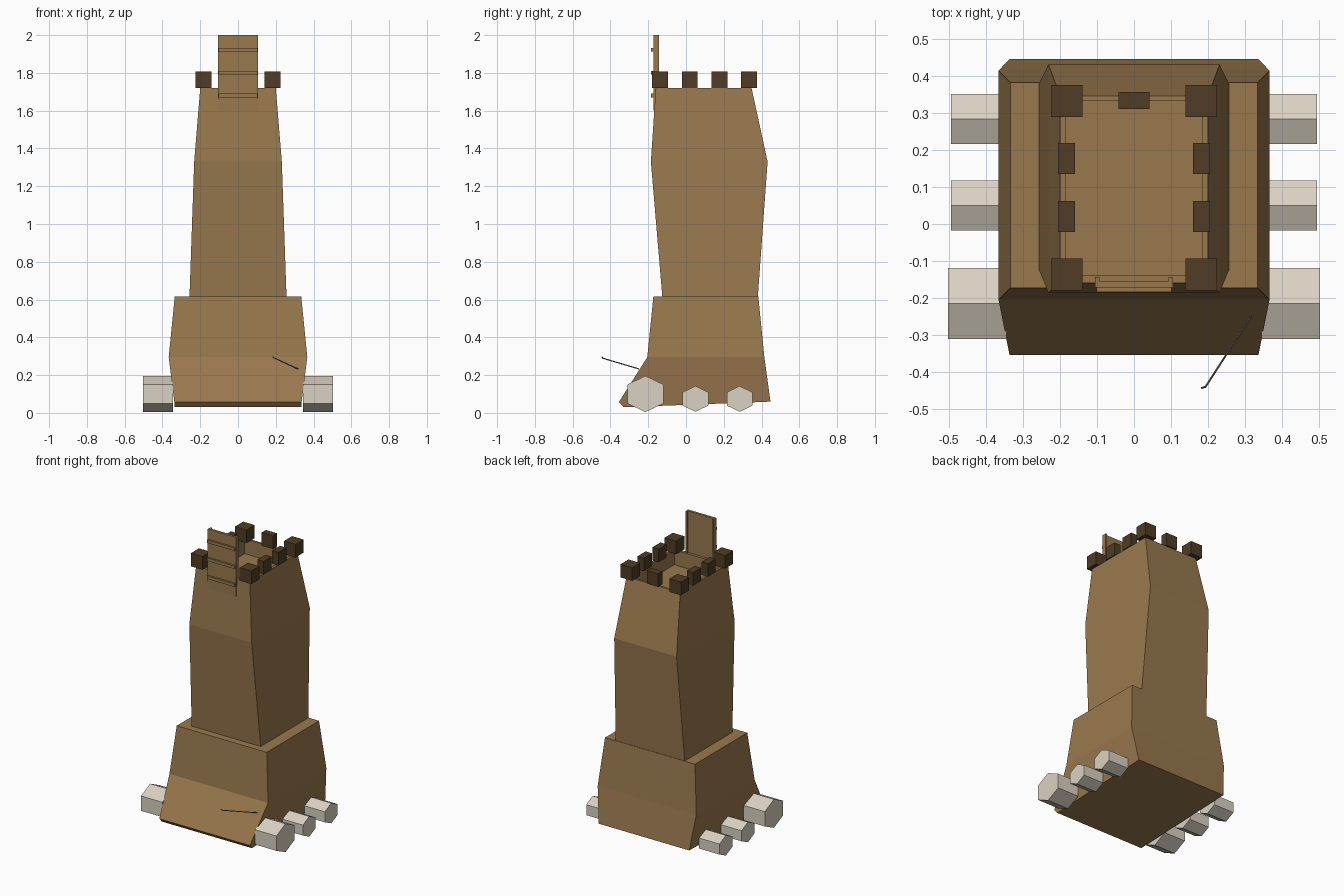
import bpy
import bmesh
import math
from mathutils import Vector

cube = bpy.data.objects.get("Cube")
if cube:
    bpy.data.objects.remove(cube, do_unlink=True)


def material(name, rgb):
    mat = bpy.data.materials.new(name)
    mat.use_nodes = True
    mat.diffuse_color = (*rgb, 1)
    mat.node_tree.nodes["Principled BSDF"].inputs["Base Color"].default_value = (*rgb, 1)
    return mat


WOOD = material("warm wood", (0.32, 0.19, 0.076))
DARK = material("dark wood", (0.082, 0.045, 0.018))
PALE = material("pale stone", (0.70, 0.64, 0.54))
IRON = material("grey iron", (0.15, 0.14, 0.13))


def finish(name, bm, mat):
    bmesh.ops.recalc_face_normals(bm, faces=bm.faces)
    mesh = bpy.data.meshes.new(name)
    bm.to_mesh(mesh)
    bm.free()
    mesh.materials.append(mat)
    obj = bpy.data.objects.new(name, mesh)
    bpy.context.collection.objects.link(obj)
    return obj


def loft(name, rings, mat):
    """Skin a stack of rectangles: half width, front y, back y, front z, back z."""
    bm = bmesh.new()
    loops = []
    for w, y0, y1, z0, z1 in rings:
        corners = ((-w, y0, z0), (w, y0, z0), (w, y1, z1), (-w, y1, z1))
        loops.append([bm.verts.new(c) for c in corners])
    for a, b in zip(loops, loops[1:]):
        for i in range(4):
            j = (i + 1) % 4
            bm.faces.new((a[i], a[j], b[j], b[i]))
    bm.faces.new(loops[0])
    bm.faces.new(loops[-1])
    return finish(name, bm, mat)


def box(name, x, y, z, mat):
    """Block given by its low and high limits on each axis."""
    return loft(name, [(0.5 * (x[1] - x[0]), y[0], y[1], h, h) for h in z], mat), x


def block(name, x, y, z, mat):
    obj, limits = box(name, x, y, z, mat)
    obj.location.x = 0.5 * (limits[0] + limits[1])
    return obj


def rod(name, start, end, radius, mat, sides=6):
    start, end = Vector(start), Vector(end)
    bm = bmesh.new()
    bmesh.ops.create_cone(bm, cap_ends=True, segments=sides, radius1=radius,
                          radius2=radius, depth=(end - start).length)
    obj = finish(name, bm, mat)
    obj.rotation_mode = 'QUATERNION'
    obj.rotation_quaternion = (end - start).to_track_quat('Z', 'Y')
    obj.location = (start + end) / 2
    return obj


def wheel(name, side, x0, x1, y, z, radius):
    """Six sided roller with a point at the top and upright flanks."""
    bm = bmesh.new()
    profile = [(0, 1), (1, 0.52), (1, -0.52), (0, -1), (-1, -0.52), (-1, 0.52)]
    ends = [[bm.verts.new((side * x, y + radius * a, z + radius * b)) for a, b in profile]
            for x in (x0, x1)]
    for end in ends:
        bm.faces.new(end)
    for i in range(6):
        j = (i + 1) % 6
        bm.faces.new((ends[0][i], ends[0][j], ends[1][j], ends[1][i]))
    return finish(name, bm, PALE)


# Flared base with a sloping front apron
loft("base", [
    (0.335, -0.33, 0.41, 0.03, 0.058),
    (0.337, -0.355, 0.447, 0.058, 0.06),
    (0.367, -0.205, 0.415, 0.295, 0.295),
    (0.335, -0.173, 0.383, 0.615, 0.615)], WOOD)

# Tower, folded inward at the top to form the sunken deck
loft("tower", [
    (0.257, -0.125, 0.38, 0.61, 0.61),
    (0.232, -0.186, 0.432, 1.33, 1.33),
    (0.2, -0.16, 0.347, 1.72, 1.72),
    (0.184, -0.138, 0.333, 1.72, 1.72),
    (0.184, -0.138, 0.333, 1.62, 1.62)], WOOD)

# Battlements
TOP = (1.72, 1.808)
for side, label in ((1, "left"), (-1, "right")):
    for y, place in ((-0.137, "front"), (0.333, "back")):
        x = side * 0.182
        block(f"{label}_{place}_corner_battlement", (x - 0.043, x + 0.043),
              (y - 0.043, y + 0.043), TOP, DARK)
    for y, place in ((0.02, "front"), (0.177, "back")):
        x = side * 0.183
        block(f"{label}_{place}_side_battlement", (x - 0.023, x + 0.023),
              (y - 0.042, y + 0.042), TOP, DARK)
block("back_battlement", (-0.042, 0.042), (0.311, 0.357), TOP, DARK)

# Raised boarding ramp with cross bars and edge rails
block("boarding_ramp", (-0.105, 0.105), (-0.172, -0.156), (1.6, 2.0), WOOD)
for i in range(3):
    z = 1.68 + 0.121 * i
    block(f"ramp_bar_{i + 1}", (-0.102, 0.102), (-0.184, -0.171), (z - 0.01, z + 0.01), WOOD)
for side, label in ((1, "left"), (-1, "right")):
    x = side * 0.099
    block(f"{label}_ramp_rail", (x - 0.006, x + 0.006), (-0.157, -0.143), (1.6, 2.0), WOOD)

# Wheels: one large and two small on each side
for side, label in ((1, "left"), (-1, "right")):
    wheel(f"{label}_front_wheel", side, 0.345, 0.504, -0.215, 0.1, 0.096)
    wheel(f"{label}_middle_wheel", side, 0.345, 0.496, 0.05, 0.074, 0.068)
    wheel(f"{label}_back_wheel", side, 0.345, 0.496, 0.284, 0.074, 0.068)

# Thin hooked spike on the apron
rod("spike", (0.317, -0.25, 0.233), (0.193, -0.442, 0.29), 0.003, IRON)
rod("spike_hook", (0.194, -0.441, 0.29), (0.183, -0.444, 0.296), 0.003, IRON)
